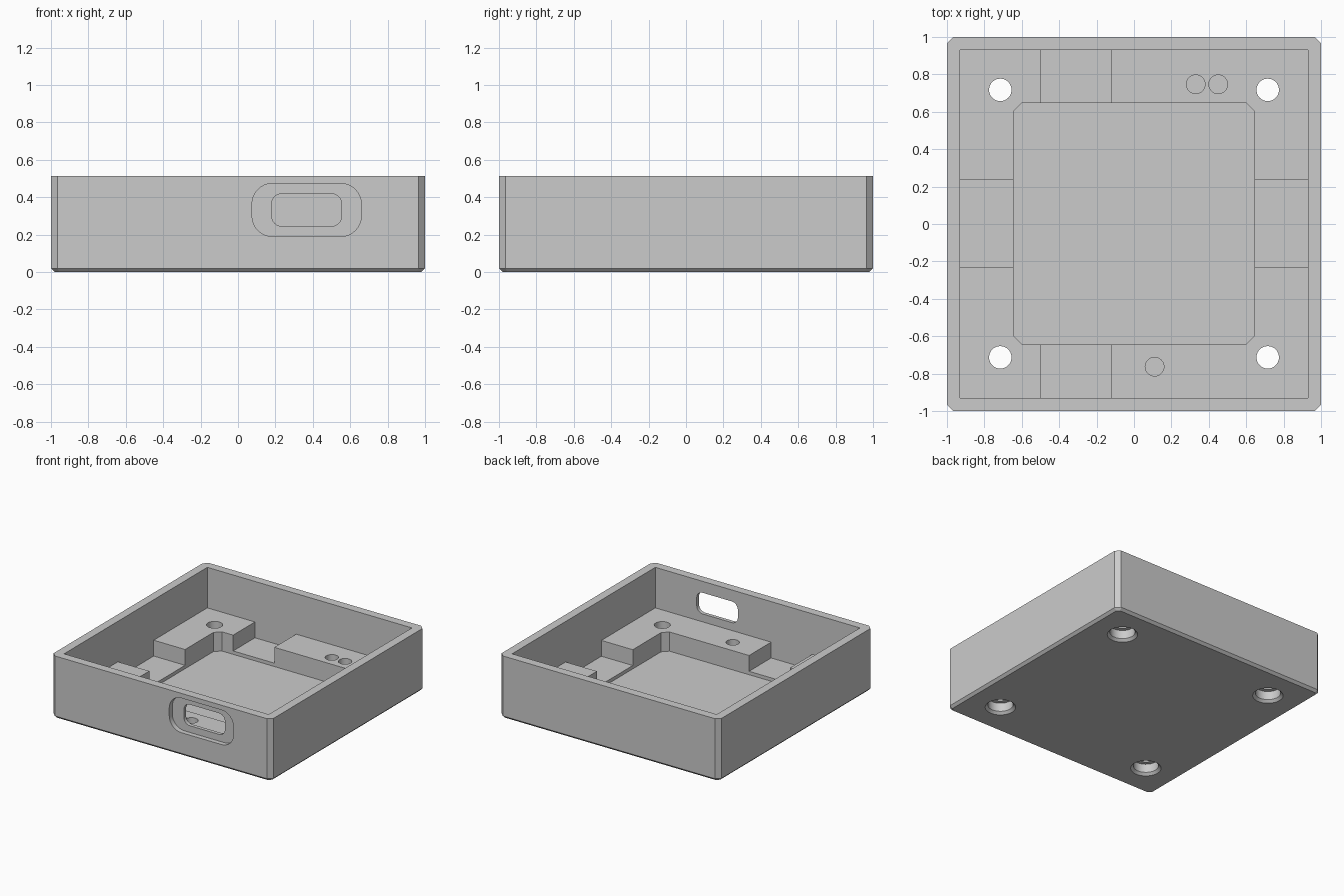
import bpy, bmesh, math

if "Cube" in bpy.data.objects:
    bpy.data.objects.remove(bpy.data.objects["Cube"], do_unlink=True)

# Main dimensions
HEIGHT = 0.513
INNER = 0.93
BOSS_TOP, LEDGE, FLOOR = 0.18, 0.05, 0.022
ABOVE = 0.7

grey = bpy.data.materials.new("plain_grey")
grey.use_nodes = True
colour = (0.6, 0.6, 0.6, 1)
grey.diffuse_color = colour
grey.node_tree.nodes["Principled BSDF"].inputs["Base Color"].default_value = colour


def outline(cx, cy, hx, hy, r=0.0, steps=0):
    """Rectangle with sharp, chamfered (one step) or rounded corners."""
    points = []
    for q, (sx, sy) in enumerate([(1, 1), (-1, 1), (-1, -1), (1, -1)]):
        for i in range(steps + 1):
            a = math.pi / 2 * (q + (i / steps if steps else 0))
            dx, dy = (r * math.cos(a), r * math.sin(a)) if steps else (0, 0)
            points.append((cx + sx * (hx - r) + dx, cy + sy * (hy - r) + dy))
    return points


def circle(cx, cy, r):
    return [(cx + r * math.cos(math.tau * i / 40), cy + r * math.sin(math.tau * i / 40))
            for i in range(40)]


def loft(name, sections, along_y=False):
    """Closed solid through a list of (outline, position) sections."""
    bm = bmesh.new()
    rings = [[bm.verts.new((u, w, v) if along_y else (u, v, w)) for u, v in pts]
             for pts, w in sections]
    for a, b in zip(rings, rings[1:]):
        n = len(a)
        for i in range(n):
            j = (i + 1) % n
            bm.faces.new((a[i], a[j], b[j], b[i]))
    bm.faces.new(rings[0])
    bm.faces.new(rings[-1])
    bmesh.ops.recalc_face_normals(bm, faces=bm.faces[:])
    mesh = bpy.data.meshes.new(name)
    bm.to_mesh(mesh)
    bm.free()
    mesh.materials.append(grey)
    obj = bpy.data.objects.new(name, mesh)
    bpy.context.collection.objects.link(obj)
    return obj


def prism(name, pts, low, high, along_y=False):
    return loft(name, [(pts, low), (pts, high)], along_y)


def cut(target, cutter):
    """Subtract the cutter and discard it."""
    cutter.hide_render = True
    mod = target.modifiers.new("cut", 'BOOLEAN')
    mod.operation, mod.solver, mod.object = 'DIFFERENCE', 'EXACT', cutter
    bpy.context.view_layer.objects.active = target
    bpy.ops.object.modifier_apply(modifier=mod.name)
    bpy.data.objects.remove(cutter, do_unlink=True)


# Outer block with chamfered corners and bottom edge
body = outline(0, 0, 1, 1, 0.035, 1)
tray = loft("tray", [(outline(0, 0, 0.98, 0.98, 0.023, 1), 0),
                     (body, 0.02), (body, HEIGHT)])

# Main cavity, down to the boss tops
cut(tray, prism("cavity", outline(0, 0, INNER, INNER), BOSS_TOP, ABOVE))
# Crossing channels that separate the corner bosses
cut(tray, prism("long_channel", outline(-0.31, 0, 0.187, INNER), LEDGE, 0.3))
cut(tray, prism("cross_channel", outline(0, 0.002, INNER, 0.232), LEDGE, 0.3))
# Deep central pocket with chamfered corners
cut(tray, prism("pocket", outline(0, 0.002, 0.645, 0.645, 0.045, 1), FLOOR, 0.35))

# Screw holes with countersunk bores from below
for x in (-0.715, 0.715):
    for y in (-0.713, 0.717):
        stations = [(0.135, -0.02), (0.095, 0.02), (0.095, 0.09), (0.06, 0.09), (0.06, 0.3)]
        cut(tray, loft("screw_hole", [(circle(x, y, r), z) for r, z in stations]))

# Blind pin holes in the boss tops
for x, y in [(0.33, 0.747), (0.45, 0.747), (0.11, -0.763)]:
    cut(tray, prism("pin_hole", circle(x, y, 0.05), LEDGE, 0.3))

# Port in the front wall: shallow recess and through slot
cut(tray, prism("port_recess", outline(0.367, 0.332, 0.292, 0.142, 0.11, 8), -1.1, -0.96, True))
cut(tray, prism("port_slot", outline(0.367, 0.332, 0.187, 0.087, 0.055, 8), -1.1, -0.9, True))

# Smooth the round walls, keep the edges sharp
bpy.ops.object.select_all(action='DESELECT')
tray.select_set(True)
bpy.context.view_layer.objects.active = tray
bpy.ops.object.shade_smooth_by_angle(angle=math.radians(30))
